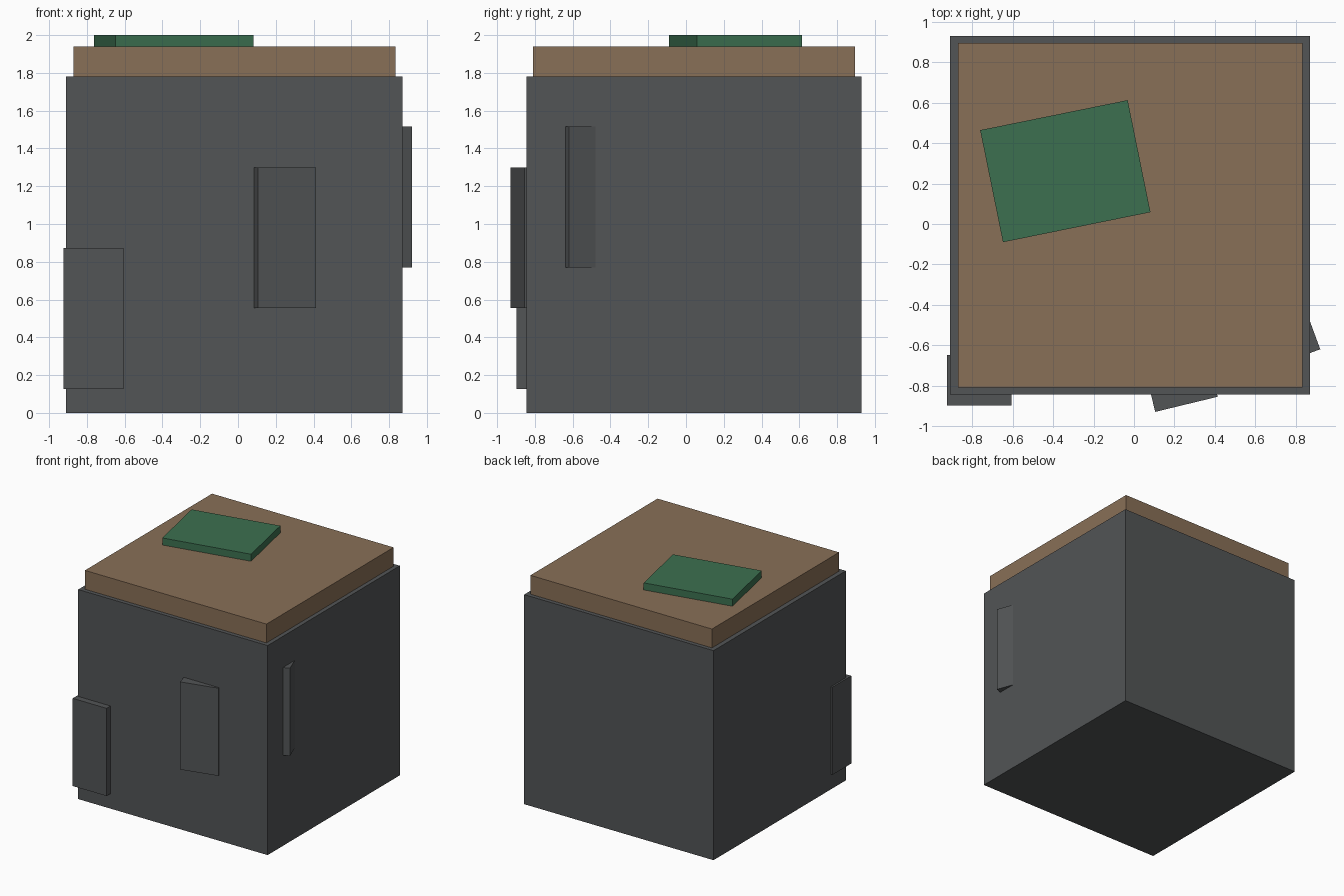
import bpy
from math import radians, cos, sin
from mathutils import Vector

if "Cube" in bpy.data.objects:
    bpy.data.objects.remove(bpy.data.objects["Cube"])


def material(name, rgb):
    m = bpy.data.materials.new(name)
    m.diffuse_color = (*rgb, 1)
    m.use_nodes = True
    m.node_tree.nodes["Principled BSDF"].inputs["Base Color"].default_value = m.diffuse_color
    return m


stone = material("dark_grey", (0.085, 0.09, 0.093))
soil = material("brown", (0.25, 0.16, 0.095))
grass = material("green", (0.045, 0.16, 0.08))


def box(name, centre, size, mat, turn=0):
    bpy.ops.mesh.primitive_cube_add(size=1, location=centre, rotation=(0, 0, radians(turn)))
    ob = bpy.context.object
    ob.name = name
    ob.scale = size
    bpy.ops.object.transform_apply(location=False, rotation=False, scale=True)
    ob.data.materials.append(mat)
    return ob


# Main block and the slightly smaller slab on top
box("main_block", (-0.02, 0.0425, 0.89), (1.78, 1.775, 1.78), stone)
box("top_slab", (-0.018, 0.0425, 1.86), (1.706, 1.706, 0.16), soil)

# Turned green patch
box("green_patch", (-0.34, 0.2615, 1.97), (0.745, 0.566, 0.06), grass, 11.5)

# Three equal stones partly sunk into the sides: outer corner, side of that corner, base height, turn
W, D, H = 0.318, 0.25, 0.745
for name, corner, side, base, turn in (
    ("left_stone", (-0.925, -0.898), 1, 0.127, 0),
    ("front_stone", (0.105, -0.93), 1, 0.555, 13.6),
    ("right_stone", (0.922, -0.62), -1, 0.77, 20.3),
):
    a = radians(turn)
    along, inward = Vector((cos(a), sin(a))), Vector((-sin(a), cos(a)))
    c = Vector(corner) + along * side * W / 2 + inward * D / 2
    box(name, (c.x, c.y, base + H / 2), (W, D, H), stone, turn)
